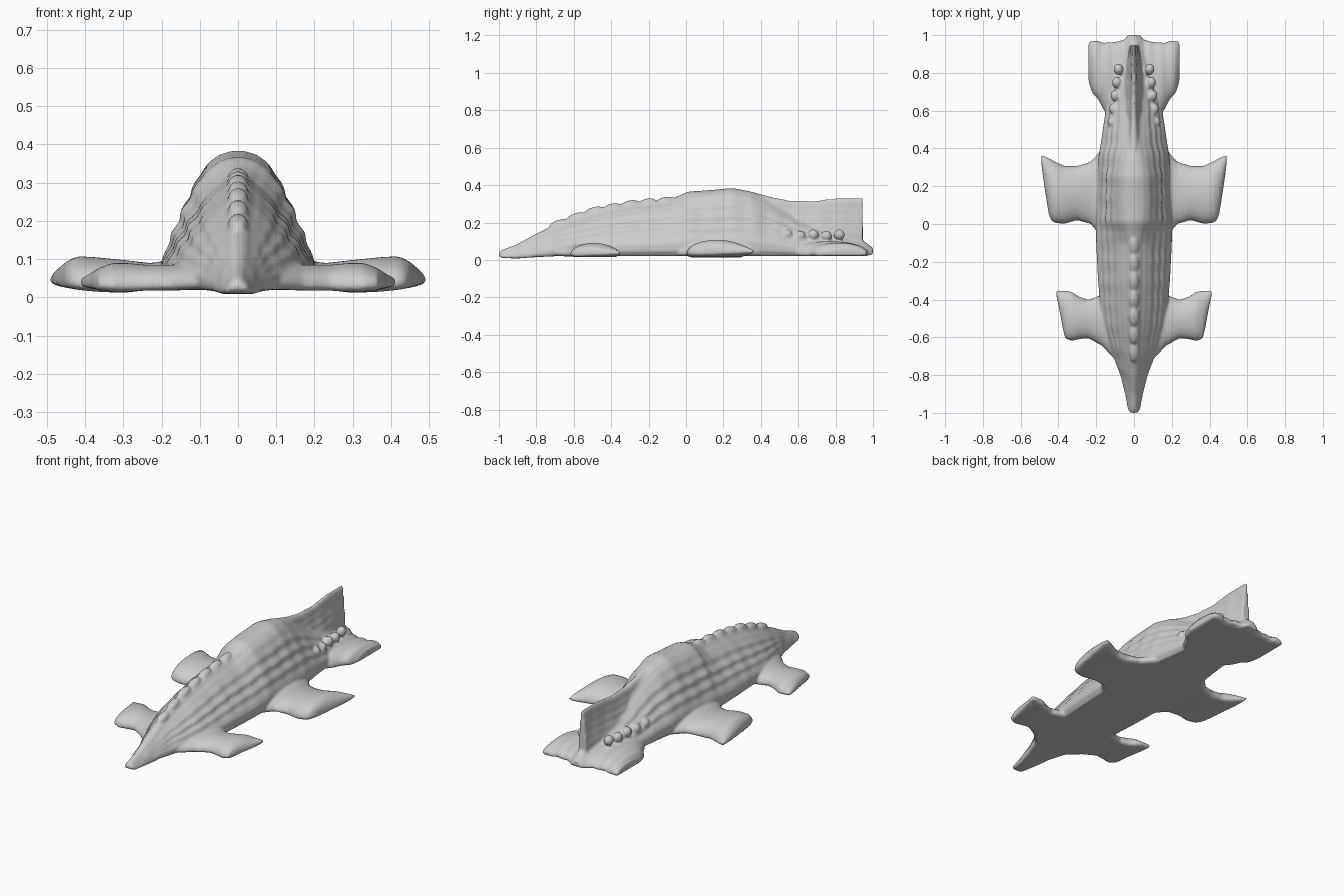
import bpy, bmesh, math
from mathutils import Matrix

if "Cube" in bpy.data.objects:
    bpy.data.objects.remove(bpy.data.objects["Cube"])

parts = []


def add_object(name, bm):
    bmesh.ops.recalc_face_normals(bm, faces=bm.faces)
    mesh = bpy.data.meshes.new(name)
    bm.to_mesh(mesh)
    bm.free()
    ob = bpy.data.objects.new(name, mesh)
    bpy.context.collection.objects.link(ob)
    parts.append(ob)
    return ob


def loft(name, rings):
    """Skin a list of closed rings and cap both ends."""
    bm = bmesh.new()
    loops = [[bm.verts.new(p) for p in r] for r in rings]
    n = len(loops[0])
    for a, b in zip(loops, loops[1:]):
        for i in range(n):
            j = (i + 1) % n
            bm.faces.new((a[i], a[j], b[j], b[i]))
    bm.faces.new(loops[0][::-1])
    bm.faces.new(loops[-1])
    return add_object(name, bm)


def sample(table, t):
    """Linear lookup in a table whose first column is the position."""
    for a, b in zip(table, table[1:]):
        if t <= b[0]:
            f = max(0, (t - a[0]) / (b[0] - a[0]))
            return [u + (v - u) * f for u, v in zip(a[1:], b[1:])]
    return list(table[-1][1:])


def ridge_body(name, table, power, ridge, steps=110):
    """Flat-bottomed body along y; table rows are y, half width, height, crest half width, bottom."""
    rings = []
    y0, y1 = table[0][0], table[-1][0]
    for k in range(steps + 1):
        y = y0 + (y1 - y0) * k / steps
        w, h, tw, zb = sample(table, y)
        low = zb + (h - zb) * 0.22
        shoulder = h - min(0.025, 0.25 * (h - zb))
        half = [(w * 0.9, zb), (w, zb + (low - zb) * 0.4)]
        for i in range(25):
            s = i / 24
            x = tw + (w - tw) * (1 - s) ** power
            wave = math.sin(s * 26 + 0.5 * math.sin(y * 9)) * math.sin(math.pi * s)
            x += ridge * wave * min(1, w / 0.15) + ridge * 0.5 * math.sin(y * 55) * math.sin(math.pi * s)
            half.append((x, low + (shoulder - low) * s))
        half.append((tw * 0.7, shoulder + (h - shoulder) * 0.6))
        half.append((tw * 0.25, h))
        ring = half + [(-x, z) for x, z in reversed(half)]
        rings.append([(x, y, z) for x, z in ring])
    return loft(name, rings)


def fin(name, table, side, bend=0.0):
    """Lens-shaped flipper along x; rows are x, front y, back y, bottom, top."""
    rings = []
    x0, x1 = table[0][0], table[-1][0]
    for k in range(31):
        x = x0 + (x1 - x0) * k / 30
        a, b, zb, zt = sample(table, x)
        ring = []
        for i in range(25):
            t = i / 24
            y = (a + b) / 2 - (b - a) / 2 * math.cos(math.pi * t)
            ring.append((side * x, y, zb + 0.01 + (zt - zb - 0.01) * math.sin(math.pi * t) ** 0.9
                         + bend * math.sin(x * 100)))
        ring += [(side * x, a + (b - a) * f, zb) for f in (0.94, 0.5, 0.06)]
        rings.append(ring)
    return loft(name, rings)


def blob(name, loc, size, tilt=0.0):
    bm = bmesh.new()
    bmesh.ops.create_uvsphere(bm, u_segments=16, v_segments=10, radius=1)
    bm.transform(Matrix.Translation(loc) @ Matrix.Rotation(tilt, 4, 'X') @ Matrix.Diagonal((*size, 1)))
    return add_object(name, bm)


# main body: nose to tail
body = ridge_body("armoured_fish", [
    (-1.00, .020, .042, .010, .020), (-.98, .033, .056, .016, .010), (-.90, .047, .085, .025, .008),
    (-.80, .072, .140, .032, .015), (-.70, .110, .190, .034, .02), (-.60, .150, .228, .036, .02),
    (-.50, .172, .262, .040, .02), (-.30, .190, .302, .044, .02), (-.10, .200, .322, .045, .02),
    (-.04, .200, .342, .055, .02), (.01, .200, .365, .068, .02), (.12, .193, .372, .074, .02),
    (.25, .190, .384, .070, .02), (.35, .188, .365, .055, .02), (.45, .172, .320, .040, .02),
    (.60, .150, .235, .040, .02), (.75, .130, .180, .040, .02), (.90, .085, .130, .030, .02),
    (.96, .065, .095, .030, .02), (1.0, .035, .065, .015, .03)], 0.74, 0.005)

# upright tail fin
ridge_body("tail_blade", [
    (.28, .080, .365, .030, .10), (.36, .080, .362, .028, .10), (.45, .080, .337, .024, .08),
    (.55, .075, .318, .018, .08), (.68, .065, .314, .015, .08), (.80, .045, .330, .013, .08),
    (.945, .024, .330, .011, .08)], 1.3, 0.003)

# paired fins and side details
for side, tag in ((1, "right"), (-1, "left")):
    fin(tag + "_front_fin", [
        (.05, -.76, -.30, .02, .10), (.12, -.70, -.33, .02, .09), (.17, -.645, -.375, .018, .085),
        (.24, -.605, -.400, .018, .085), (.29, -.610, -.385, .015, .09), (.33, -.62, -.358, .015, .09),
        (.368, -.605, -.352, .02, .075), (.39, -.48, -.352, .025, .06),
        (.412, -.375, -.352, .03, .05)], side)
    fin(tag + "_rear_fin", [
        (.10, -.12, .48, .02, .10), (.19, -.05, .375, .02, .095), (.23, .00, .33, .02, .09),
        (.30, .02, .308, .012, .098), (.37, .00, .308, .015, .105), (.42, .005, .332, .02, .108),
        (.447, .025, .348, .025, .095), (.472, .18, .358, .03, .075),
        (.49, .31, .366, .038, .055)], side)
    fin(tag + "_tail_fluke", [
        (.00, .50, .99, .02, .10), (.10, .52, .965, .02, .10), (.165, .61, .960, .02, .095),
        (.19, .66, .970, .02, .09), (.22, .690, .972, .02, .085), (.24, .75, .965, .025, .065)], side, .003)
    for i in range(5):
        y = .54 + i * .07
        blob(tag + "_tail_knob", (side * (.115 - .008 * i), y, .135 - .006 * (i % 2)), (.026, .03, .028))

# row of back plates
for i in range(7):
    y = -.68 + i * .093
    z = sample([(-.7, .185), (-.6, .225), (-.5, .26), (-.3, .297), (-.1, .315)], y)[0]
    blob("back_plate", (0, y, z), (.026, .054, .021), .3)

# fuse everything into one sculpted surface
bpy.ops.object.select_all(action='DESELECT')
for ob in parts:
    ob.select_set(True)
bpy.context.view_layer.objects.active = body
bpy.ops.object.join()
remesh = body.modifiers.new("fuse", 'REMESH')
remesh.mode = 'VOXEL'
remesh.voxel_size = 0.007
remesh.use_smooth_shade = True
soften = body.modifiers.new("soften", 'SMOOTH')
soften.factor = 0.5
soften.iterations = 4
